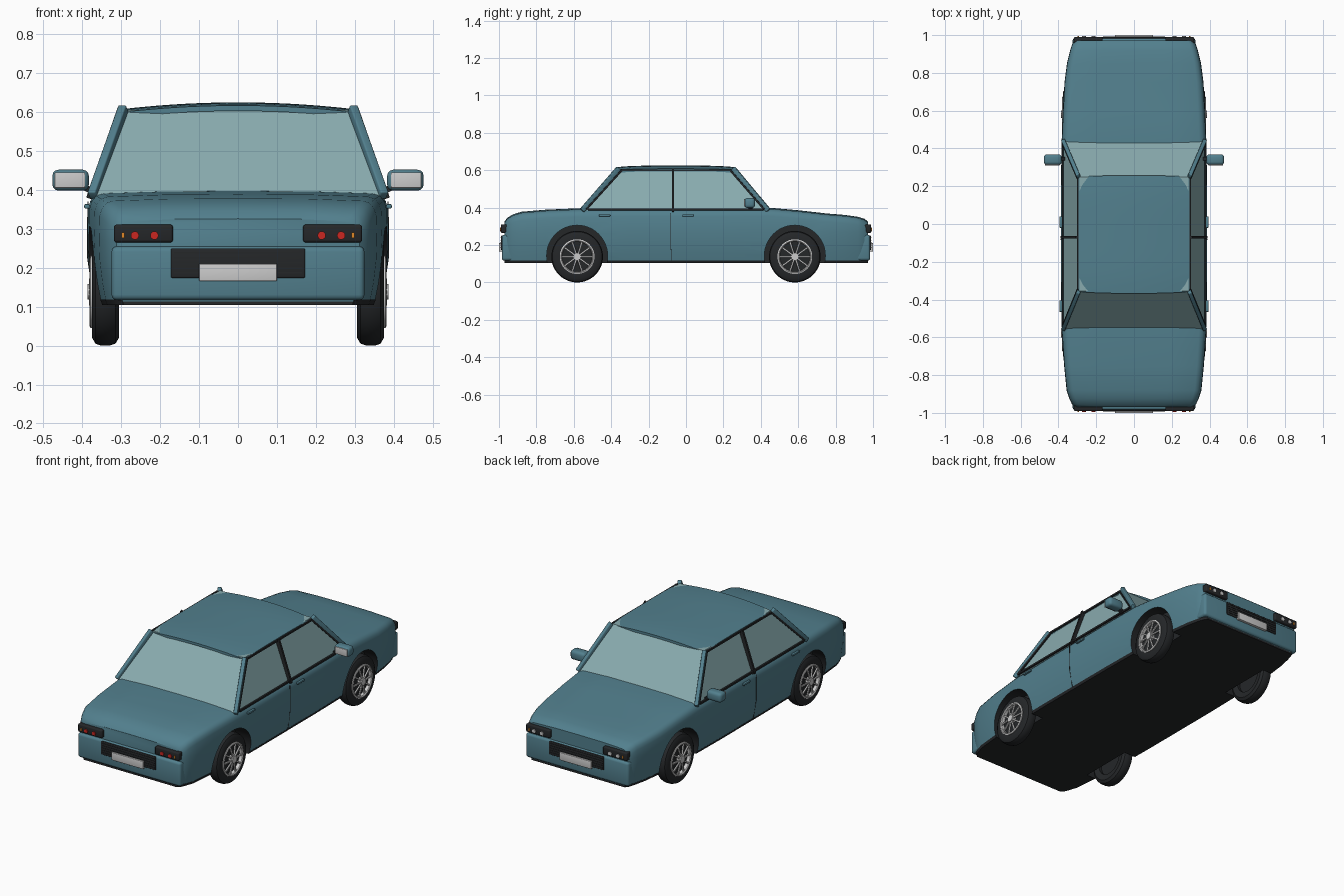
import bpy, bmesh, math
from mathutils import Vector, Matrix

if "Cube" in bpy.data.objects:
    bpy.data.objects.remove(bpy.data.objects["Cube"])


def material(name, r, g, b):
    m = bpy.data.materials.new(name)
    m.diffuse_color = (r, g, b, 1)
    m.use_nodes = True
    m.node_tree.nodes["Principled BSDF"].inputs["Base Color"].default_value = m.diffuse_color
    return m


PAINT = material("teal_paint", .085, .215, .27)
GLASS = material("pale_glass", .25, .41, .43)
DARK = material("dark_trim", .018, .02, .022)
RED = material("red_lens", .6, .02, .015)
ORANGE = material("orange_lens", .75, .25, .02)
WHITE = material("white_lens", .85, .85, .85)


def finish(name, bm, mat=None, bevel=0, smooth=True):
    bmesh.ops.recalc_face_normals(bm, faces=bm.faces[:])
    me = bpy.data.meshes.new(name)
    bm.to_mesh(me)
    bm.free()
    ob = bpy.data.objects.new(name, me)
    bpy.context.collection.objects.link(ob)
    if mat:
        me.materials.append(mat)
    bpy.ops.object.select_all(action='DESELECT')
    bpy.context.view_layer.objects.active = ob
    ob.select_set(True)
    if bevel:
        b = ob.modifiers.new("bevel", 'BEVEL')
        b.width, b.segments = bevel, 3
        bpy.ops.object.modifier_apply(modifier="bevel")
    if smooth:
        bpy.ops.object.shade_smooth_by_angle(angle=math.radians(35))
    return ob


def box(name, c, size, mat=None, bevel=0):
    bm = bmesh.new()
    bmesh.ops.create_cube(bm, size=1, matrix=Matrix.Translation(c) @ Matrix.Diagonal((*size, 1)))
    return finish(name, bm, mat, bevel)


def add_bar(bm, p, q, w, d):
    p, q = Vector(p), Vector(q)
    rot = (q - p).to_track_quat('Z', 'Y').to_matrix().to_4x4()
    bmesh.ops.create_cube(bm, size=1, matrix=Matrix.Translation((p + q) / 2) @ rot
                          @ Matrix.Diagonal((w, d, (q - p).length, 1)))


def bars(name, segments, w, d, mat=None, bevel=0):
    bm = bmesh.new()
    for p, q in segments:
        add_bar(bm, p, q, w, d)
    return finish(name, bm, mat, bevel)


def add_cyl(bm, c, r, depth, axis, n=32):
    rot = Matrix.Rotation(math.pi / 2, 4, 'Y' if axis == 'X' else 'X')
    bmesh.ops.create_cone(bm, cap_ends=True, segments=n, radius1=r, radius2=r, depth=depth,
                          matrix=Matrix.Translation(c) @ rot)


def cyl(name, c, r, depth, axis, mat=None, n=32):
    bm = bmesh.new()
    add_cyl(bm, c, r, depth, axis, n)
    return finish(name, bm, mat)


def ring(name, profile, s, y, z, mat=None, n=48):
    # Closed (radius, x) profile turned about the axle
    bm = bmesh.new()
    loops = [[bm.verts.new((s * x, y + r * math.cos(a), z + r * math.sin(a))) for r, x in profile]
             for a in (2 * math.pi * i / n for i in range(n))]
    k = len(profile)
    for i in range(n):
        A, B = loops[i], loops[(i + 1) % n]
        for j in range(k):
            bm.faces.new((A[j], B[j], B[(j + 1) % k], A[(j + 1) % k]))
    return finish(name, bm, mat)


def loft(name, stations, section, mat):
    bm = bmesh.new()
    loops = []
    for y, w, t in stations:
        half = section(w, t)
        pts = half + [(-x, z) for x, z in reversed(half) if x > 0]
        loops.append([bm.verts.new((x, y, z)) for x, z in pts])
    k = len(loops[0])
    for A, B in zip(loops, loops[1:]):
        for j in range(k):
            bm.faces.new((A[j], B[j], B[(j + 1) % k], A[(j + 1) % k]))
    bm.faces.new(loops[0])
    bm.faces.new(loops[-1])
    return finish(name, bm, mat, smooth=False)


# Lower body and floor: stations of (y, half width, top height)
STATIONS = [(-.97, .312, .322), (-.955, .328, .342), (-.925, .342, .36), (-.88, .357, .374),
            (-.75, .37, .385), (-.56, .383, .393), (-.3, .387, .394), (.2, .387, .394),
            (.44, .383, .396), (.6, .376, .382), (.75, .368, .365), (.85, .355, .357),
            (.92, .338, .347), (.955, .326, .336), (.972, .312, .322)]


def body_section(w, t):
    return [(.95 * w, .114), (.975 * w, .16), (.995 * w, .22), (w, .27), (.995 * w, t - .04),
            (.98 * w, t - .022), (.95 * w, t - .008), (.9 * w, t - .002), (.5 * w, t + .003), (0, t + .004)]


body = loft("body", STATIONS, body_section, PAINT)
floor = loft("floor", STATIONS, lambda w, t: [(.94 * w, .104), (.955 * w, .118)], DARK)

# Wheel arches
WY, WZ = .582, .138
bm = bmesh.new()
for s in (1, -1):
    for y in (WY, -WY):
        add_cyl(bm, (s * .4, y, WZ + .005), .163, .22, 'X', 48)
cutter = finish("arch_cutter", bm, DARK)
for ob in (body, floor):
    m = ob.modifiers.new("arches", 'BOOLEAN')
    m.operation, m.object, m.solver, m.material_mode = 'DIFFERENCE', cutter, 'EXACT', 'TRANSFER'
    bpy.ops.object.select_all(action='DESELECT')
    bpy.context.view_layer.objects.active = ob
    ob.select_set(True)
    bpy.ops.object.modifier_apply(modifier="arches")
    bpy.ops.object.shade_smooth_by_angle(angle=math.radians(35))
cutter.hide_render = True
cutter.hide_set(True)

# Cabin glass
bm = bmesh.new()
lo = [bm.verts.new(p) for p in ((-.37, -.558, .385), (.37, -.558, .385), (.37, .442, .385), (-.37, .442, .385))]
hi = [bm.verts.new(p) for p in ((-.288, -.355, .606), (.288, -.355, .606), (.288, .25, .606), (-.288, .25, .606))]
for i in range(4):
    j = (i + 1) % 4
    bm.faces.new((lo[i], lo[j], hi[j], hi[i]))
bm.faces.new(hi)
finish("cabin_glass", bm, GLASS, smooth=False)

# Crowned roof
bm = bmesh.new()
bmesh.ops.create_grid(bm, x_segments=14, y_segments=14, size=1)
for v in bm.verts:
    u, k = v.co.x, v.co.y
    v.co = (u * .295, -.055 + k * (.313 - .008 * u * u), .608 + .017 * (1 - u * u) - .008 * k ** 4)
down = bmesh.ops.extrude_face_region(bm, geom=bm.faces[:])["geom"]
for v in down:
    if isinstance(v, bmesh.types.BMVert):
        v.co.z -= .014
finish("roof", bm, PAINT)

for s in (1, -1):
    # Pillars and window frames
    rear = ((s * .374, -.556, .385), (s * .294, -.36, .61))
    front = ((s * .374, .44, .385), (s * .294, .252, .61))
    bars("corner_pillars", [rear, front], .022, .026, PAINT, .004)
    bars("window_frame", [((s * .377, -.525, .391), (s * .377, .415, .391)),
                          ((s * .298, -.345, .6), (s * .298, .24, .6)),
                          ((s * .375, -.533, .392), (s * .297, -.342, .602)),
                          ((s * .375, .418, .392), (s * .297, .236, .602))], .01, .01, DARK)
    bars("centre_pillar", [((s * .374, -.07, .375), (s * .294, -.07, .604))], .012, .034, DARK)
    # Door seam and handles
    bars("door_seam", [((s * .3865, -.082, .23), (s * .3855, -.082, .37)),
                       ((s * .3865, -.082, .23), (s * .369, -.078, .116))], .003, .003, DARK)
    for y in (-.435, .01):
        box("door_handle", (s * .388, y, .358), (.014, .06, .011), PAINT, .003)
    # Wing mirror with its stalk and reflector
    box("mirror_housing", (s * .43, .341, .425), (.094, .056, .054), PAINT, .016)
    box("mirror_glass", (s * .432, .313, .425), (.078, .006, .04), None, .002)
    bars("mirror_stalk", [((s * .365, .345, .392), (s * .41, .345, .415))], .02, .016, DARK)
    # Wheels
    for y in (WY, -WY):
        ring("tyre", [(.084, .312), (.118, .306), (.133, .315), (.138, .33), (.138, .352),
                      (.133, .366), (.118, .375), (.088, .374)], s, y, WZ, DARK)
        ring("wheel_rim", [(.093, .368), (.093, .379), (.086, .382), (.081, .378), (.08, .35)], s, y, WZ)
        cyl("wheel_back", (s * .345, y, WZ), .087, .03, 'X', DARK)
        cyl("wheel_hub", (s * .371, y, WZ), .02, .032, 'X')
        spokes = []
        for i in range(10):
            a = 2 * math.pi * i / 10
            dy, dz = math.cos(a), math.sin(a)
            spokes.append(((s * .379, y + .012 * dy, WZ + .012 * dz), (s * .374, y + .084 * dy, WZ + .084 * dz)))
        bars("wheel_spokes", spokes, .008, .008)

# Matching front (+y) and rear (-y) ends
for e, end in ((1, "front"), (-1, "rear")):
    box(end + "_bumper", (0, e * .945, .186), (.65, .08, .138), PAINT, .014)
    box(end + "_grille", (0, e * .97, .212), (.345, .04, .076), DARK, .004)
    bars(end + "_grille_bars", [((-.165, e * .99, z), (.165, e * .99, z))
                                for z in (.187, .2, .213, .226, .239)], .004, .004, DARK)
    box(end + "_plate", (0, e * .99, .188), (.2, .02, .044), None, .002)
    for s in (1, -1):
        box(end + "_light_housing", (s * .243, e * .963, .288), (.152, .054, .046), DARK, .007)
        for x in (.215, .265):
            cyl(end + "_lamp", (s * x, e * .99, .283), .0105, .01, 'Y', WHITE if e > 0 else RED, 20)
        box(end + "_indicator", (s * .295, e * .99, .284), (.008, .008, .014), ORANGE)
